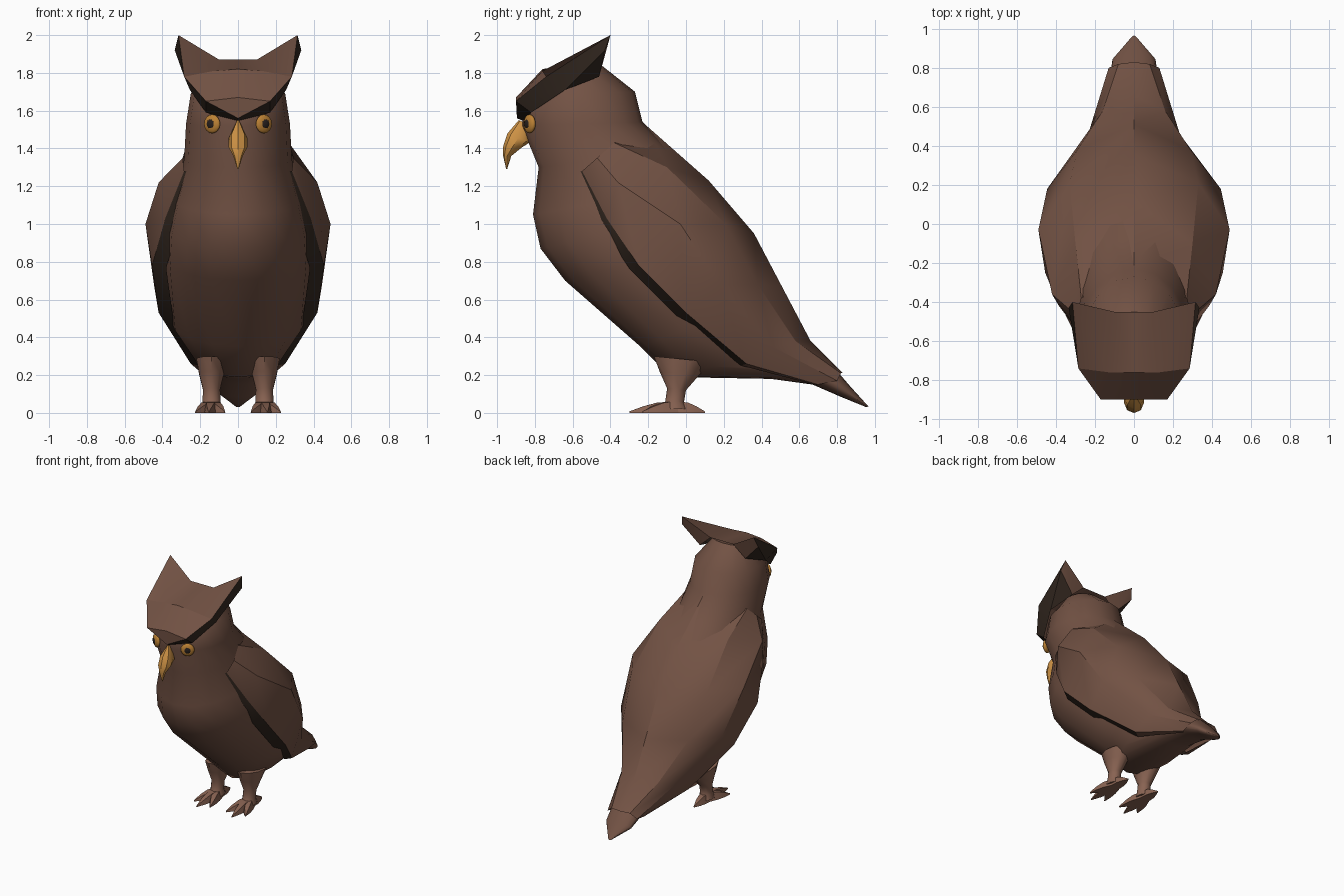
import bpy, bmesh, math
from mathutils import Vector

if "Cube" in bpy.data.objects:
    bpy.data.objects.remove(bpy.data.objects["Cube"])

def mat(name, rgb):
    m = bpy.data.materials.new(name)
    m.diffuse_color = (*rgb, 1)
    m.use_nodes = True
    m.node_tree.nodes["Principled BSDF"].inputs["Base Color"].default_value = m.diffuse_color
    return m

BROWN = mat("brown feathers", (0.17, 0.085, 0.058))
DARK = mat("dark feather edge", (0.035, 0.022, 0.015))
SKIN = mat("leg skin", (0.25, 0.125, 0.085))
GOLD = mat("beak gold", (0.62, 0.29, 0.06))
AMBER = mat("eye amber", (0.50, 0.22, 0.035))
BLACK = mat("pupil black", (0.02, 0.014, 0.012))

def finish(name, bm, mats, angle=40):
    bmesh.ops.remove_doubles(bm, verts=bm.verts, dist=0.0005)
    bmesh.ops.recalc_face_normals(bm, faces=bm.faces)
    me = bpy.data.meshes.new(name)
    bm.to_mesh(me)
    bm.free()
    ob = bpy.data.objects.new(name, me)
    bpy.context.collection.objects.link(ob)
    for m in mats:
        me.materials.append(m)
    bpy.ops.object.select_all(action='DESELECT')
    bpy.context.view_layer.objects.active = ob
    ob.select_set(True)
    bpy.ops.object.shade_smooth_by_angle(angle=math.radians(angle))
    return ob

def loft(bm, rings, closed=True, caps=True, rule=None):
    rows = [[bm.verts.new(p) for p in r] for r in rings]
    n = len(rows[0])
    for i in range(len(rows) - 1):
        for j in range(n if closed else n - 1):
            k = (j + 1) % n
            f = bm.faces.new((rows[i][j], rows[i][k], rows[i + 1][k], rows[i + 1][j]))
            if rule:
                f.material_index = rule(i, j)
    if caps:
        bm.faces.new(rows[0])
        bm.faces.new(rows[-1])

def oval(front, back, hw, n=16, cx=0):
    f, b = Vector((cx, *front)), Vector((cx, *back))
    c, d = (f + b) / 2, (f - b) / 2
    return [c + d * math.cos(a) + Vector((hw * math.sin(a), 0, 0))
            for a in (2 * math.pi * i / n for i in range(n))]

# head, body and tail: slanted oval rings (front point, back point, half width)
bm = bmesh.new()
loft(bm, [oval(*r) for r in (
    ((-.72, 1.79), (-.46, 1.85), .15),
    ((-.84, 1.68), (-.27, 1.70), .25),
    ((-.87, 1.52), (-.23, 1.54), .275),
    ((-.78, 1.30), (-.07, 1.38), .285),
    ((-.81, 1.05), (.09, 1.21), .345),
    ((-.77, .87), (.21, 1.08), .38),
    ((-.64, .70), (.32, .94), .39),
    ((-.24, .35), (.49, .63), .36),
    ((-.08, .19), (.63, .37), .22),
    ((.45, .18), (.73, .29), .14),
    ((.67, .15), (.81, .21), .125),
    ((.82, .085), (.87, .14), .11),
    ((.955, .03), (.965, .035), .01))])
finish("body", bm, [BROWN], 50)

# folded wings and back: edge, side, upper and spine point per station
bm = bmesh.new()
stations = (
    (.3, (.285, -.55, 1.28), (.293, -.47, 1.35), (.27, -.38, 1.43), (-.22, 1.53)),
    (1, (.385, -.42, 1.03), (.42, -.36, 1.22), (.30, -.10, 1.30), (.12, 1.23)),
    (1, (.455, -.25, .78), (.49, -.03, 1.0), (.33, .21, 1.0), (.36, .95)),
    (1, (.42, .0, .53), (.445, .18, .68), (.29, .38, .68), (.51, .665)),
    (.6, (.25, .32, .26), (.235, .46, .35), (.16, .58, .38), (.66, .38)),
    (.2, (.12, .70, .15), (.13, .80, .17), (.08, .82, .21), (.83, .21)))
rows = []
for k, e, s, u, sp in stations:
    half = [Vector(e) - k * Vector((.075, .05, .015)), Vector(e), Vector(s), Vector(u)]
    left = [Vector((-p.x, p.y, p.z)) for p in half]
    rows.append(left + [Vector((0, *sp))] + half[::-1])
loft(bm, rows, closed=False, caps=False,
     rule=lambda i, j: 1 if j in (0, 7) and i < 4 else 0)
finish("wings", bm, [BROWN, DARK], 35)

# brow cap with ear tufts; right half mirrored
P = dict(v=(0, -.895, 1.56), f=(0, -.90, 1.67), t=(0, -.76, 1.82), b=(0, -.45, 1.87),
         brow=(.17, -.90, 1.65), ft=(.13, -.76, 1.81), side=(.285, -.74, 1.78),
         tip=(.315, -.40, 2.0), inn=(.10, -.45, 1.87),
         lv=(0, -.85, 1.54), lb=(.17, -.82, 1.59), ls=(.255, -.64, 1.71),
         lt=(.335, -.43, 1.92), li=(.20, -.46, 1.78))
TOP = ("v brow f", "f brow ft t", "brow side ft", "ft side tip inn", "t ft inn b", "tip li inn", "tip lt li")
RIM = ("v lv lb brow", "brow lb ls side", "side ls lt tip", "ls li lt")
bm = bmesh.new()
for s in (1, -1):
    for group, idx in ((TOP, 0), (RIM, 1)):
        for names in group:
            vs = [bm.verts.new((P[n][0] * s, P[n][1], P[n][2])) for n in names.split()]
            bm.faces.new(vs).material_index = idx
finish("brow_tufts", bm, [BROWN, DARK], 30)

# hooked beak
bm = bmesh.new()
loft(bm, [oval(*r, n=8) for r in (
    ((-.885, 1.55), (-.84, 1.53), .008),
    ((-.945, 1.48), (-.83, 1.43), .05),
    ((-.968, 1.41), (-.87, 1.405), .05),
    ((-.968, 1.36), (-.925, 1.36), .025),
    ((-.952, 1.29), (-.947, 1.29), .003))])
finish("beak", bm, [GOLD], 40)

# eyes: flattened domes with a pupil
def dome(name, x, r, depth, out, m):
    side = 1 if x > 0 else -1
    ang = math.radians(32) * side
    nrm = Vector((math.sin(ang), -math.cos(ang), 0))
    bpy.ops.mesh.primitive_uv_sphere_add(segments=12, ring_count=8, radius=1,
        location=Vector((x, -.825, 1.53)) + nrm * out, rotation=(0, 0, ang))
    ob = bpy.context.object
    ob.name = name
    ob.scale = (r, depth, r)
    ob.data.materials.append(m)
    bpy.ops.object.shade_smooth()

for s, label in ((1, "right"), (-1, "left")):
    dome("eye_" + label, s * .135, .05, .022, .004, AMBER)
    dome("pupil_" + label, s * .135, .024, .01, .02, BLACK)

    # leg
    cx = s * .14
    bm = bmesh.new()
    loft(bm, [oval(*r, n=10, cx=cx) for r in (
        ((-.17, .30), (.13, .27), .085),
        ((-.14, .22), (.07, .20), .07),
        ((-.10, .13), (.0, .12), .048),
        ((-.11, .06), (-.01, .06), .05),
        ((-.13, .02), (.01, .02), .055))])
    finish("leg_" + label, bm, [SKIN], 50)

    # toes: three forward, one back, tapering to claws
    bm = bmesh.new()
    for dx, ty in ((-.07, -.25), (.015, -.30), (.085, -.23), (0, .10)):
        a, b = Vector((cx, -.05, 0)), Vector((cx + s * dx, ty, 0))
        d = b - a
        w = Vector((-d.y, d.x, 0)).normalized()
        rings = []
        for t, hw, h in ((0, .04, .06), (.4, .036, .055), (.7, .024, .035), (1, .003, .008)):
            c = a + d * t
            rings.append([c + w * hw, c + w * hw * .6 + Vector((0, 0, h)),
                          c - w * hw * .6 + Vector((0, 0, h)), c - w * hw])
        loft(bm, rings)
    finish("foot_" + label, bm, [SKIN], 40)
